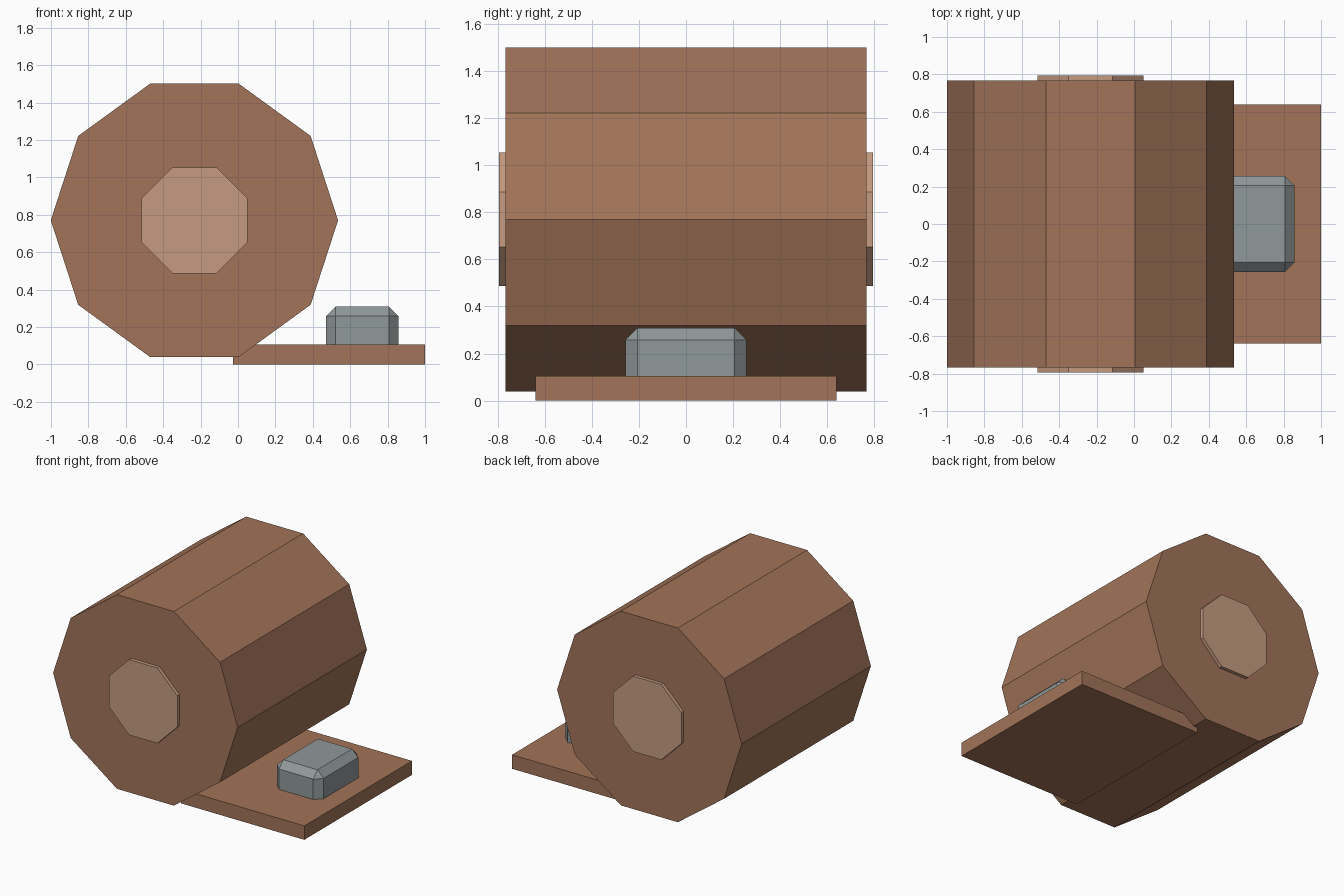
import bpy, bmesh, math

if "Cube" in bpy.data.objects:
    bpy.data.objects.remove(bpy.data.objects["Cube"])


def material(name, rgb):
    m = bpy.data.materials.new(name)
    m.diffuse_color = (*rgb, 1)
    m.use_nodes = True
    m.node_tree.nodes["Principled BSDF"].inputs["Base Color"].default_value = m.diffuse_color
    return m


BARK = material("brown_wood", (0.36, 0.175, 0.10))
CORE = material("pale_wood", (0.56, 0.33, 0.22))
METAL = material("grey_metal", (0.28, 0.315, 0.32))


def finish(name, bm, mat):
    bmesh.ops.recalc_face_normals(bm, faces=bm.faces)
    me = bpy.data.meshes.new(name)
    bm.to_mesh(me)
    bm.free()
    me.materials.append(mat)
    ob = bpy.data.objects.new(name, me)
    bpy.context.collection.objects.link(ob)
    return ob


def prism(name, sides, radius, start, half_len, mat, cx=-0.233, cz=0.77):
    """Regular prism lying along y."""
    bm = bmesh.new()
    ring = [bm.verts.new((cx + radius * math.cos(start + i * math.tau / sides), -half_len,
                          cz + radius * math.sin(start + i * math.tau / sides)))
            for i in range(sides)]
    face = bm.faces.new(ring)
    ext = bmesh.ops.extrude_face_region(bm, geom=[face], use_keep_orig=True)
    verts = [g for g in ext["geom"] if isinstance(g, bmesh.types.BMVert)]
    bmesh.ops.translate(bm, verts=verts, vec=(0, 2 * half_len, 0))
    return finish(name, bm, mat)


def box(name, x0, x1, half_y, z0, z1, mat, bevel=0):
    bm = bmesh.new()
    bmesh.ops.create_cube(bm, size=1)
    bmesh.ops.scale(bm, vec=(x1 - x0, 2 * half_y, z1 - z0), verts=bm.verts)
    bmesh.ops.translate(bm, vec=((x0 + x1) / 2, 0, (z0 + z1) / 2), verts=bm.verts)
    if bevel:
        bmesh.ops.bevel(bm, geom=bm.edges[:], offset=bevel, offset_type='OFFSET',
                        segments=1, affect='EDGES')
    return finish(name, bm, mat)


# Ten-sided drum with a paler octagonal core poking out of both ends
prism("drum", 10, 0.768, 0, 0.768, BARK)
prism("core", 8, 0.307, math.pi / 8, 0.794, CORE)

# Flat plate under the drum and the chamfered block set into it
box("base_plate", -0.027, 1.0, 0.64, 0, 0.105, BARK)
box("block", 0.47, 0.857, 0.257, 0.001, 0.309, METAL, bevel=0.051)
